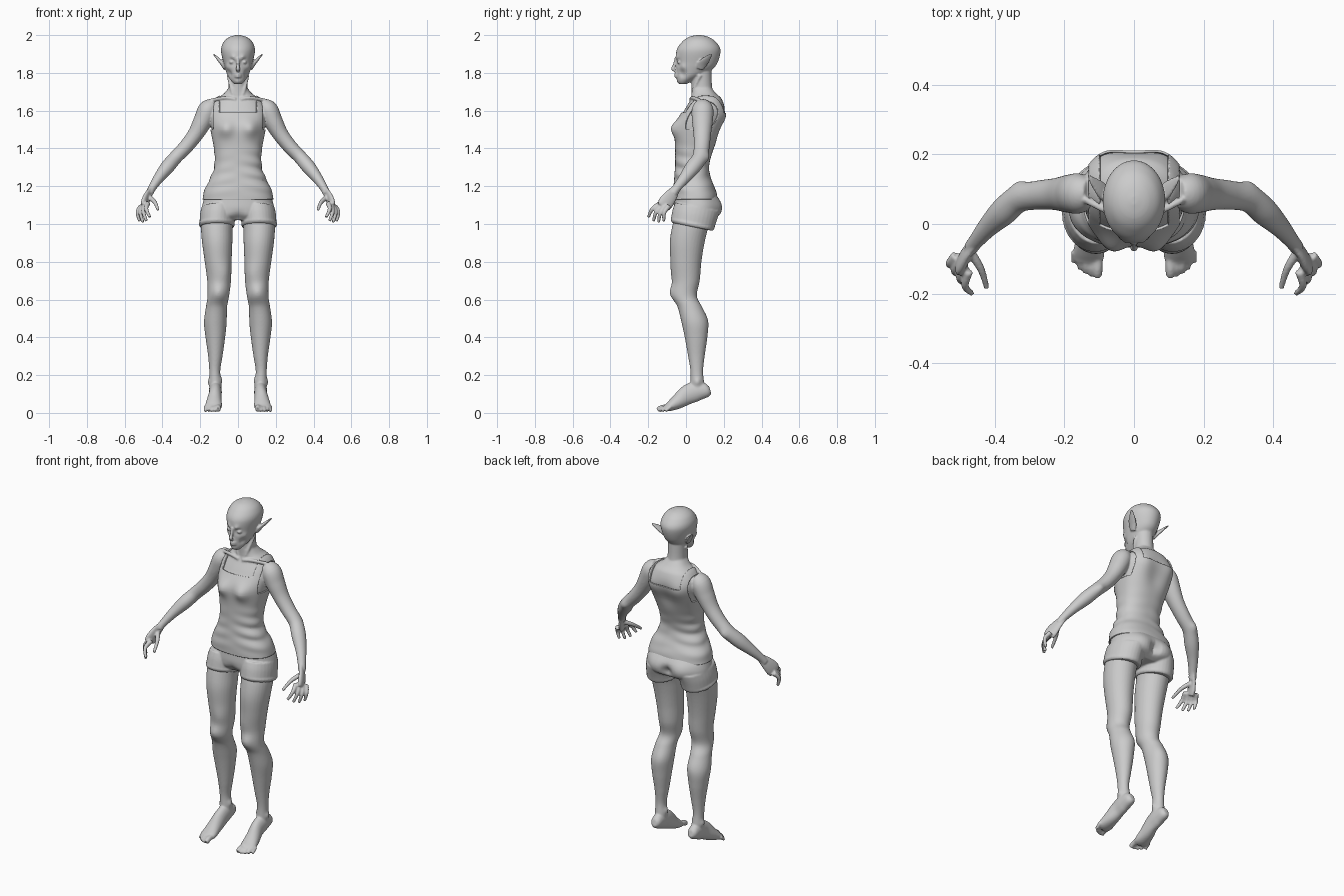
import bpy, bmesh, math
from mathutils import Vector

cube = bpy.data.objects.get("Cube")
if cube:
    bpy.data.objects.remove(cube, do_unlink=True)

grey = bpy.data.materials.new("plain grey")
grey.use_nodes = True
colour = (.6, .6, .6, 1)
grey.diffuse_color = colour
grey.node_tree.nodes["Principled BSDF"].inputs["Base Color"].default_value = colour

X, Y, Z = Vector((1, 0, 0)), Vector((0, 1, 0)), Vector((0, 0, 1))


# Helpers
def spline(rings, steps):
    """Catmull-Rom interpolation through rows of numbers."""
    out = []
    last = len(rings) - 1
    for i in range(last):
        before, start, end, after = (rings[max(0, min(last, i + k))] for k in (-1, 0, 1, 2))
        for step in range(steps):
            t = step / steps
            row = []
            for a, b, c, d in zip(before, start, end, after):
                curve = 2 * a - 5 * b + 4 * c - d + t * (3 * (b - c) + d - a)
                row.append(b + t / 2 * (c - a + t * curve))
            out.append(row)
    return out + [list(rings[last])]


def loft(bm, rings, ref=Y, flat=False, mirrored=True, steps=6, segments=32,
         square=1, tilt=0, grow=0, depth=1):
    """Skin rings of centre, width and optional depth; a mirrored twin is added."""
    rows = spline(rings, steps)
    points = [Vector(row[:3]) for row in rows]
    for side in ((1, -1) if mirrored else (1,)):
        loops = []
        for i, (row, point) in enumerate(zip(rows, points)):
            tangent = Z if flat else points[min(i + 1, len(points) - 1)] - points[max(i - 1, 0)]
            across = tangent.cross(ref).normalized()
            along = across.cross(tangent).normalized()
            loop = []
            for k in range(segments):
                angle = math.tau * k / segments
                c, s = (math.copysign(abs(f) ** square, f) for f in (math.cos(angle), math.sin(angle)))
                offset = across * c * (row[3] + grow) + along * s * (row[-1] * depth + grow)
                offset.z += tilt * offset.y
                corner = point + offset
                corner.x *= side
                loop.append(bm.verts.new(corner))
            loops.append(loop)
        for low, high in zip(loops, loops[1:]):
            for k in range(segments):
                n = (k + 1) % segments
                bm.faces.new((low[k], low[n], high[n], high[k]))
        bm.faces.new(loops[0])
        bm.faces.new(loops[-1])


def upright(rows):
    """Turn rows of height, half width, front and back into rings."""
    return [(0, (front + back) / 2, height, width, (back - front) / 2)
            for height, width, front, back in rows]


def sculpt(bm, spot, radius, push, axis=Y):
    """Push softly around a spot and its mirror image; X pushes outward."""
    for side in ((1, -1) if spot[0] else (1,)):
        mirror = Vector((side, 1, 1))
        for v in bm.verts:
            distance = (v.co - Vector(spot) * mirror).length / radius
            if distance < 3:
                v.co += axis * mirror * push * math.exp(-distance ** 2)


def finish(bm, name, fuse=True):
    bmesh.ops.recalc_face_normals(bm, faces=bm.faces)
    mesh = bpy.data.meshes.new(name)
    bm.to_mesh(mesh)
    bm.free()
    mesh.materials.append(grey)
    mesh.shade_smooth()
    obj = bpy.data.objects.new(name, mesh)
    bpy.context.scene.collection.objects.link(obj)
    if fuse:
        remesh = obj.modifiers.new("fuse", 'REMESH')
        remesh.mode, remesh.voxel_size, remesh.use_smooth_shade = 'VOXEL', .005, True
        soften = obj.modifiers.new("soften", 'SMOOTH')
        soften.factor, soften.iterations = .5, 3
    return obj


def chest(bm, **options):
    """Torso from hips to the slope of the neck, shared by skin and cloth."""
    loft(bm, upright([
        (1.13, .18, -.06, .16), (1.18, .17, -.06, .15), (1.24, .14, -.055, .125),
        (1.31, .117, -.05, .115), (1.4, .12, -.05, .14), (1.52, .142, -.05, .19),
        (1.6, .146, -.01, .205), (1.66, .115, .025, .19), (1.69, .075, .03, .16),
        (1.72, .05, .03, .135)]), flat=True, mirrored=False, square=.85, **options)
    sculpt(bm, (.066, -.05, 1.505), .042, -.027)
    sculpt(bm, (0, .2, 1.5), .06, -.016)
    sculpt(bm, (.09, .2, 1.57), .05, .012)


# Head with sculpted face
bm = bmesh.new()
loft(bm, upright([
    (1.74, .02, -.034, 0), (1.755, .034, -.045, .03), (1.78, .052, -.048, .08),
    (1.81, .064, -.05, .13), (1.85, .076, -.052, .165), (1.92, .09, -.05, .183),
    (1.965, .075, -.02, .157), (1.99, .045, .015, .12), (2, .01, .055, .08)]),
    flat=True, mirrored=False, steps=8, segments=80)
eye, brow, cheekbone = (.034, -.048, 1.857), (.028, -.05, 1.88), (.056, -.02, 1.83)
cheek, mouth, chin = (.05, -.02, 1.795), (0, -.05, 1.787), (0, -.05, 1.75)
sculpt(bm, eye, .016, .016)
sculpt(bm, brow, .014, -.01)
sculpt(bm, cheekbone, .018, .007, X)
sculpt(bm, cheek, .02, -.011, X)
sculpt(bm, mouth, .014, -.007)
sculpt(bm, chin, .014, -.005)

# Eyeballs, nose and lips
loft(bm, [(.033, -.034, 1.847, .006), (.033, -.034, 1.857, .014), (.033, -.034, 1.867, .006)], flat=True)
loft(bm, [(0, -.052, 1.88, .008), (0, -.061, 1.845, .008), (0, -.069, 1.822, .011),
          (0, -.058, 1.808, .01)], flat=True, mirrored=False)
for z in (1.78, 1.792):
    loft(bm, [(-.02, -.044, z, .003), (0, -.056, z, .006), (.02, -.044, z, .003)], mirrored=False)

# Pointed ears
loft(bm, [(.07, .075, 1.82, .007), (.082, .085, 1.845, .01), (.1, .105, 1.868, .009),
          (.13, .135, 1.9, .003)], depth=2.5)

# Neck, its tendons, collarbones and chest
chest(bm, segments=64)
loft(bm, [(0, .097, 1.65, .06), (0, .084, 1.72, .05), (0, .08, 1.83, .05)],
     flat=True, mirrored=False, depth=1.1)
loft(bm, [(.018, .035, 1.665, .009), (.035, .045, 1.72, .01), (.05, .075, 1.79, .01)])
loft(bm, [(.012, .025, 1.66, .009), (.07, .035, 1.668, .009), (.14, .07, 1.655, .01)], ref=Z)

# Arms
loft(bm, [(.125, .09, 1.63, .037), (.158, .088, 1.605, .052), (.186, .087, 1.545, .05),
          (.225, .086, 1.475, .042), (.275, .083, 1.41, .038), (.33, .073, 1.353, .036),
          (.375, .036, 1.3, .037), (.42, -.008, 1.243, .028), (.455, -.05, 1.19, .021),
          (.47, -.07, 1.16, .02)], depth=1.1)
sculpt(bm, (.33, .11, 1.35), .025, .01)

# Palms, fingers and thumbs
loft(bm, [(.45, -.045, 1.195, .02), (.475, -.075, 1.155, .034), (.492, -.105, 1.115, .042),
          (.498, -.12, 1.09, .036)], ref=Vector((1, .5, .3)), depth=.4)
fingers = []
for i in range(4):
    t = i / 3
    reach = .015 * math.sin(math.pi * t)
    base = Vector((.476, -.135, 1.11)).lerp(Vector((.512, -.09, 1.095)), t)
    tip = Vector((.466, -.2, 1.035)).lerp(Vector((.521, -.118, 1.014)), t) - Z * reach
    fingers.append((base, base.lerp(tip, .5) + Vector((.015, -.01, .008)), tip))
fingers.append((Vector((.468, -.085, 1.14)), Vector((.44, -.13, 1.115)), Vector((.423, -.185, 1.075))))
for base, knuckle, tip in fingers:
    loft(bm, [(*base, .014), (*knuckle, .011), (*tip, .008)], segments=16)
finish(bm, "upper_body")

# Legs
bm = bmesh.new()
loft(bm, [(.105, .05, 1.06, .09), (.112, .022, .98, .084), (.11, .006, .9, .08),
          (.105, 0, .8, .071), (.1, 0, .7, .063), (.104, -.008, .62, .057), (.114, .02, .56, .056),
          (.12, .045, .48, .06), (.12, .053, .4, .052), (.12, .055, .3, .038),
          (.123, .057, .22, .029), (.12, .06, .15, .032), (.12, .058, .11, .03)], flat=True, depth=1.15)
knee, calf, thigh = (.105, -.065, .64), (.085, .1, .5), (.06, -.06, .74)
outer_ankle, inner_ankle = (.15, .06, .165), (.09, .055, .175)
sculpt(bm, knee, .035, -.012)
sculpt(bm, calf, .05, .008)
sculpt(bm, thigh, .05, -.008)
sculpt(bm, outer_ankle, .016, .009, X)
sculpt(bm, inner_ankle, .016, -.009, X)

# Feet and toes
loft(bm, [(.12, .128, .122, .015, .02), (.12, .11, .118, .029, .036), (.12, .06, .115, .034, .052),
          (.12, .01, .097, .034, .052), (.126, -.04, .062, .04, .04), (.13, -.085, .035, .045, .026),
          (.133, -.11, .025, .04, .015)], ref=Z)
for i in range(5):
    x, y = .105 + .0165 * i, -.15 + .0025 * i * i
    radius = .01 if i else .015
    loft(bm, [(x, -.08, .034, radius), (x, y + .022, .027, radius), (x, y, radius, radius * .9)],
         ref=Z, segments=16)
finish(bm, "legs")

# Tank top: grown torso with folds, cut to neckline, straps and armholes
bm = bmesh.new()
chest(bm, segments=96, grow=.004, steps=10)
for v in bm.verts:
    x, y, z = v.co
    fade = math.exp(-((z - 1.27) / .1) ** 2)
    fold = math.sin(95 * z + 14 * abs(x) + 9 * y) * math.sin(17 * y + 8 * x + 1)
    v.co += Vector((x, y - .05, 0)).normalized() * .005 * fade * fold
inner, outer, neckline, armhole = .098, .128, 1.588, 1.5
cuts = [(X * x, X) for x in (-outer, -inner, inner, outer)] + [(Z * z, Z) for z in (neckline, armhole)]
for spot, normal in cuts:
    everything = bm.verts[:] + bm.edges[:] + bm.faces[:]
    bmesh.ops.bisect_plane(bm, geom=everything, plane_co=spot, plane_no=normal)
gone = []
for face in bm.faces:
    centre = face.calc_center_median()
    x = abs(centre.x)
    scoop = centre.z > neckline and not inner < x < outer
    sleeve = centre.z > armhole and x > outer
    end_cap = abs(face.normal.z) > .99
    if scoop or sleeve or end_cap:
        gone.append(face)
bmesh.ops.delete(bm, geom=gone, context='FACES')
cloth = finish(bm, "tank_top", fuse=False).modifiers.new("cloth", 'SOLIDIFY')
cloth.thickness, cloth.offset = .007, 0

# Shorts with rolled cuffs
bm = bmesh.new()
loft(bm, upright([(1.165, .17, -.058, .152), (1.12, .184, -.062, .178), (1.08, .192, -.064, .184),
                  (1.045, .185, -.058, .172), (1.02, .14, -.03, .13)]),
     flat=True, mirrored=False, segments=64, square=.9)
loft(bm, [(.103, .055, 1.09, .09), (.108, .045, 1.05, .093), (.112, .034, .995, .092)],
     flat=True, tilt=-.2, depth=1.25)
loft(bm, [(.112, .034, 1.012, .09), (.112, .034, 1, .096), (.112, .034, .985, .09)],
     flat=True, tilt=-.2, depth=1.2)
sculpt(bm, (.085, .17, 1.085), .06, .014)
sculpt(bm, (0, .18, 1.07), .03, -.03)
sculpt(bm, (0, -.06, 1.03), .03, .015)
finish(bm, "shorts")
